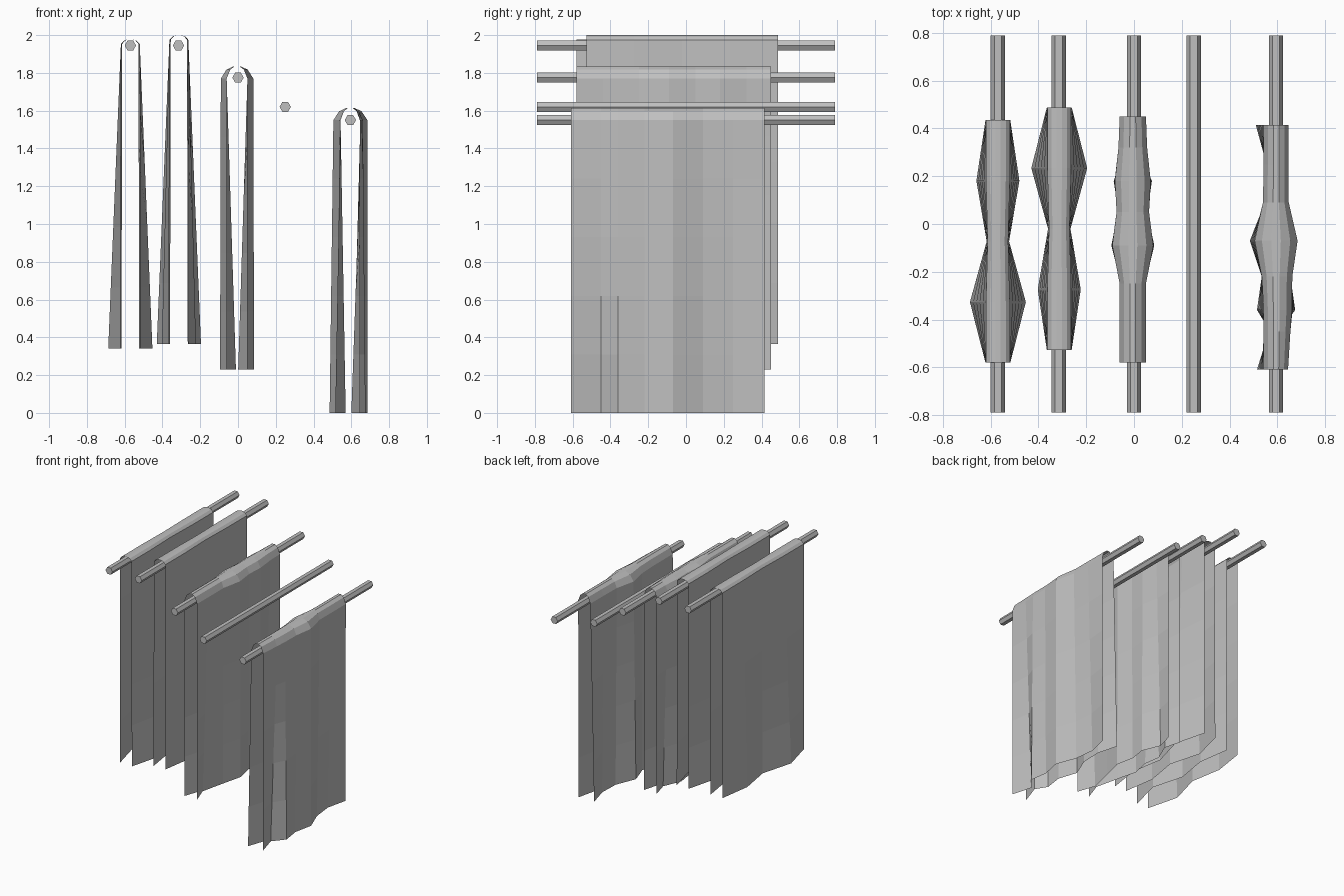
import bpy, bmesh, math

cube = bpy.data.objects.get("Cube")
if cube:
    bpy.data.objects.remove(cube, do_unlink=True)

grey = bpy.data.materials.new("plain_grey")
grey.use_nodes = True
colour = (0.52, 0.52, 0.52, 1)
grey.diffuse_color = colour
grey.node_tree.nodes["Principled BSDF"].inputs["Base Color"].default_value = colour


def finish(name, bm):
    mesh = bpy.data.meshes.new(name)
    bm.to_mesh(mesh)
    bm.free()
    mesh.materials.append(grey)
    obj = bpy.data.objects.new(name, mesh)
    bpy.context.collection.objects.link(obj)
    return obj


def make_rod(name, x, z):
    """Six-sided rod running front to back."""
    bm = bmesh.new()
    bmesh.ops.create_cone(bm, cap_ends=True, segments=6, radius1=0.03,
                          radius2=0.03, depth=1.58)
    # turn the hexagon so that its corners point to the sides
    side = max(bm.verts, key=lambda v: v.co.x).co
    turn = -math.atan2(side.y, side.x)
    for v in bm.verts:
        px = v.co.x * math.cos(turn) - v.co.y * math.sin(turn)
        py = v.co.x * math.sin(turn) + v.co.y * math.cos(turn)
        v.co = (px, v.co.z, py)
    bmesh.ops.recalc_face_normals(bm, faces=bm.faces)
    finish(name, bm).location = (x, 0, z)


def make_cloth(name, x, y, shoulder, bottom, rise, stations, turned=False):
    """Open sheet hung over a rod. Each station holds its depth, then the
    left and right half widths at the shoulder and at the hem."""
    bm = bmesh.new()
    rows = 5
    crown = [(-0.66, 0.72), (-0.22, 1), (0.22, 1), (0.66, 0.72)]
    strips = []
    for depth, top_l, top_r, hem_l, hem_r in stations:
        left, right = [], []
        for i in range(rows + 1):
            t = i / rows
            z = shoulder + (bottom - shoulder) * t
            left.append((-(top_l + (hem_l - top_l) * t), z))
            right.append((top_r + (hem_r - top_r) * t, z))
        over = [(u * (top_l if u < 0 else top_r), shoulder + rise * v)
                for u, v in crown]
        profile = left[::-1] + over + right
        strips.append([bm.verts.new((px, depth, pz)) for px, pz in profile])
    for a, b in zip(strips, strips[1:]):
        for i in range(len(a) - 1):
            bm.faces.new((a[i], a[i + 1], b[i + 1], b[i]))
    bmesh.ops.recalc_face_normals(bm, faces=bm.faces)
    up = sum(f.normal.z * f.calc_area() for f in bm.faces)
    if up < 0:
        bmesh.ops.reverse_faces(bm, faces=bm.faces)
    obj = finish(name, bm)
    obj.location = (x, y, 0)
    if turned:
        obj.rotation_euler.z = math.pi


def even(depth, top, hem):
    return (depth, top, top, hem, hem)


# Rods
rods = [("far_right", -0.57, 1.945), ("right", -0.315, 1.945),
        ("middle", 0, 1.775), ("bare", 0.25, 1.62), ("left", 0.595, 1.55)]
for label, x, z in rods:
    make_rod(label + "_rod", x, z)

# Two matching cloths with broad folds, one turned end for end
broad = [even(-0.508, 0.05, 0.052), even(-0.254, 0.05, 0.117),
         even(0, 0.043, 0.047), even(0.254, 0.05, 0.09),
         even(0.508, 0.05, 0.052)]
make_cloth("far_right_cloth", -0.57, -0.073, 1.953, 0.34, 0.025, broad)
make_cloth("right_cloth", -0.313, -0.02, 1.975, 0.365, 0.025, broad, True)

# Middle cloth with narrow folds
narrow = [even(-0.58, 0.055, 0.055), even(-0.44, 0.055, 0.006),
          even(-0.25, 0.055, 0.05), even(-0.09, 0.086, 0.09),
          even(0.05, 0.068, 0.06), even(0.18, 0.075, 0.08),
          even(0.32, 0.06, 0.02), even(0.45, 0.055, 0.055)]
make_cloth("middle_cloth", -0.005, 0, 1.77, 0.23, 0.065, narrow)

# Longest cloth with uneven folds
uneven = [(-0.61, 0.052, 0.05, 0.08, 0.05),
          (-0.45, 0.052, 0.06, 0.025, 0.005),
          (-0.36, 0.052, 0.066, 0.08, 0.08),
          (-0.22, 0.06, 0.068, 0.06, 0.06),
          (-0.07, 0.09, 0.09, 0.11, 0.09),
          (0.09, 0.055, 0.053, 0.045, 0.03),
          (0.25, 0.052, 0.053, 0.04, 0.012),
          (0.415, 0.052, 0.053, 0.085, 0.05)]
make_cloth("left_cloth", 0.595, 0, 1.55, 0, 0.065, uneven)
